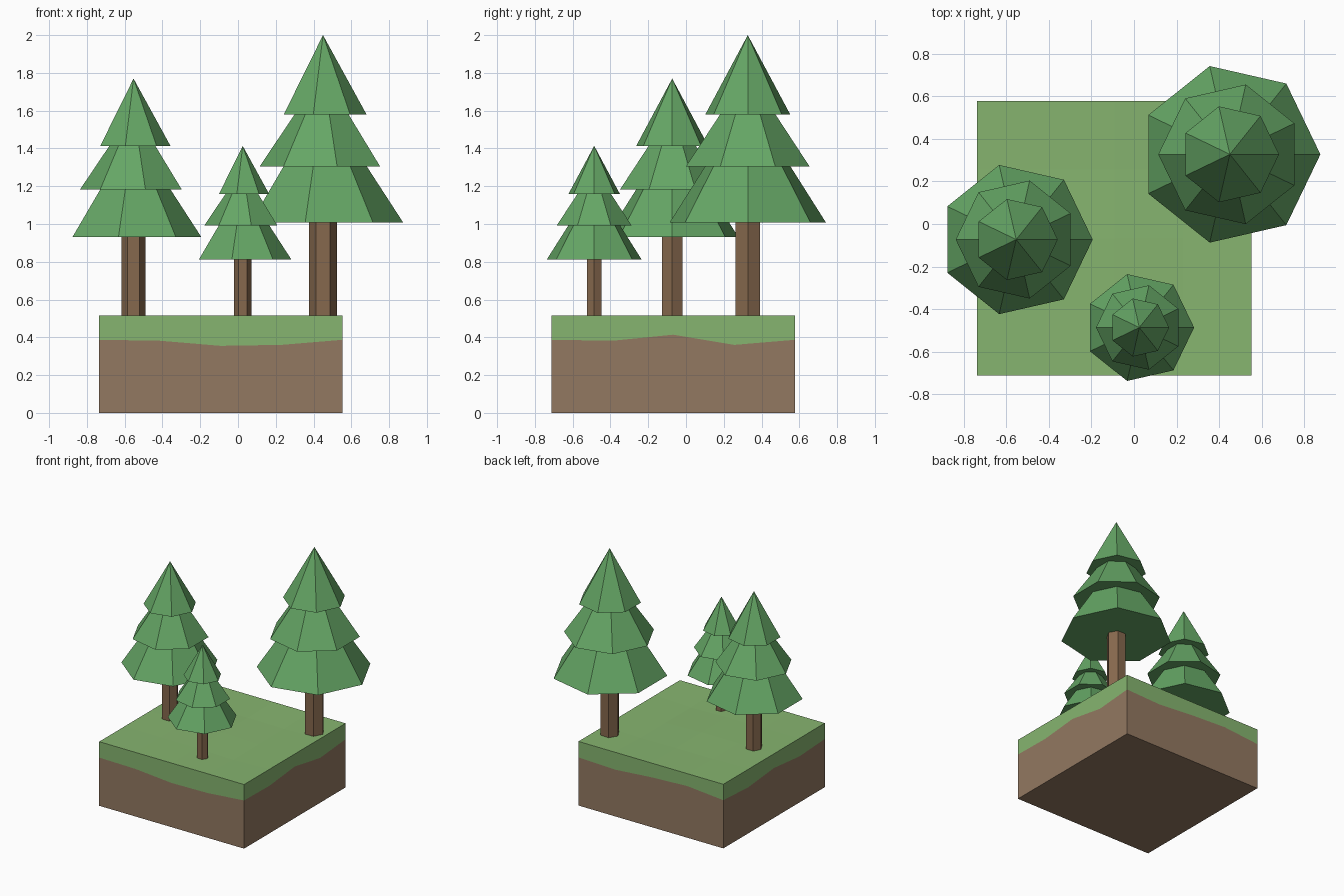
import bpy, bmesh, math, random

if "Cube" in bpy.data.objects:
    bpy.data.objects.remove(bpy.data.objects["Cube"])

random.seed(4)


def material(name, rgb):
    m = bpy.data.materials.new(name)
    m.diffuse_color = (*rgb, 1)
    m.use_nodes = True
    m.node_tree.nodes["Principled BSDF"].inputs["Base Color"].default_value = m.diffuse_color
    return m


GRASS = material("grass_green", (0.24, 0.46, 0.16))
SOIL = material("soil_brown", (0.29, 0.19, 0.12))
LEAF = material("pine_green", (0.13, 0.38, 0.13))
BARK = material("bark_brown", (0.24, 0.14, 0.075))


def finish(name, bm, mat):
    bmesh.ops.recalc_face_normals(bm, faces=bm.faces)
    mesh = bpy.data.meshes.new(name)
    bm.to_mesh(mesh)
    bm.free()
    mesh.materials.append(mat)
    ob = bpy.data.objects.new(name, mesh)
    bpy.context.collection.objects.link(ob)
    return ob


def frustum(bm, sides, r0, z0, r1, z1, turn=0.0):
    """Closed prism-like solid; r1 = 0 gives a point."""
    def ring(r, z):
        return [bm.verts.new((r * math.cos(turn + math.tau * i / sides),
                              r * math.sin(turn + math.tau * i / sides), z))
                for i in range(sides)]
    low = ring(r0, z0)
    bm.faces.new(low[::-1])
    if r1 == 0:
        tip = bm.verts.new((0, 0, z1))
        for i in range(sides):
            bm.faces.new((low[i], low[(i + 1) % sides], tip))
        return
    high = ring(r1, z1)
    bm.faces.new(high)
    for i in range(sides):
        j = (i + 1) % sides
        bm.faces.new((low[i], low[j], high[j], high[i]))


# Ground block: square of N x N cells with a wavy seam between soil and grass
N = 4
X0, X1, Y0, Y1, GROUND = -0.736, 0.552, -0.711, 0.577, 0.515
FRONT = [0.387, 0.382, 0.355, 0.360, 0.387]
BACK = [0.387, 0.415, 0.400, 0.375, 0.387]
LEFT = [0.387, 0.370, 0.400, 0.370, 0.387]
RIGHT = [0.387, 0.382, 0.414, 0.360, 0.387]


def seam(i, j):
    if j == 0:
        return FRONT[i]
    if j == N:
        return BACK[i]
    return LEFT[j] if i == 0 else RIGHT[j] if i == N else 0.385


def turf(i, j):
    inside = 0 < i < N and 0 < j < N
    return GROUND - (random.uniform(0, 0.012) if inside else 0)


def slab(name, bottom, top, mat):
    bm = bmesh.new()
    layers = []
    for height in (bottom, top):
        layers.append([[bm.verts.new((X0 + (X1 - X0) * i / N,
                                      Y0 + (Y1 - Y0) * j / N, height(i, j)))
                        for j in range(N + 1)] for i in range(N + 1)])
    for g in layers:
        for i in range(N):
            for j in range(N):
                bm.faces.new((g[i][j], g[i + 1][j], g[i + 1][j + 1], g[i][j + 1]))
    lo, hi = layers
    for k in range(N):
        for e in (0, N):
            bm.faces.new((lo[k][e], lo[k + 1][e], hi[k + 1][e], hi[k][e]))
            bm.faces.new((lo[e][k], lo[e][k + 1], hi[e][k + 1], hi[e][k]))
    finish(name, bm, mat)


slab("soil_block", lambda i, j: 0.0, seam, SOIL)
slab("grass_layer", seam, turf, GRASS)

# Pine trees: hexagonal trunk and three seven-sided tiers, each turned half a step
# tier: bottom radius, bottom height, top radius, top height (above the ground)
TIERS = [(0.425, 0.492, 0.17, 0.885), (0.336, 0.789, 0.11, 1.125), (0.231, 1.064, 0.0, 1.485)]
TREES = [("large", 0.450, 0.327, 1.0), ("medium", -0.553, -0.073, 0.845),
         ("small", 0.025, -0.486, 0.605)]

for label, x, y, s in TREES:
    bm = bmesh.new()
    frustum(bm, 6, 0.075, -0.03, 0.075, 0.56)
    parts = [finish(label + "_tree_trunk", bm, BARK)]
    bm = bmesh.new()
    for n, (r0, z0, r1, z1) in enumerate(TIERS):
        frustum(bm, 7, r0, z0, r1, z1, turn=n * math.pi / 7)
    parts.append(finish(label + "_tree_foliage", bm, LEAF))
    for ob in parts:
        ob.location = (x, y, GROUND)
        ob.scale = (s, s, s)
